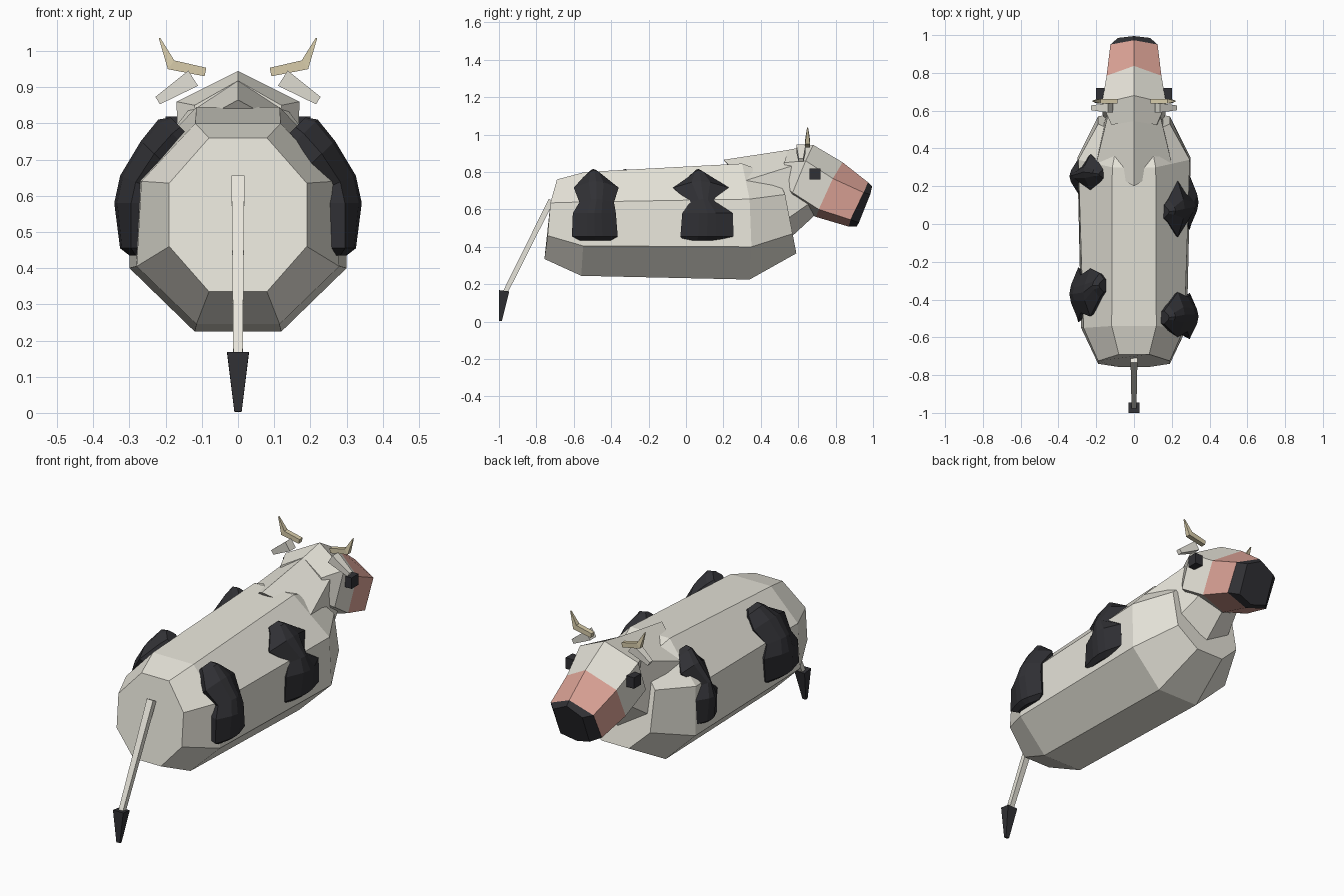
import bpy, bmesh
from mathutils import Vector

if "Cube" in bpy.data.objects:
    bpy.data.objects.remove(bpy.data.objects["Cube"])


def material(name, rgb):
    m = bpy.data.materials.new(name)
    m.diffuse_color = (*rgb, 1)
    m.use_nodes = True
    m.node_tree.nodes["Principled BSDF"].inputs["Base Color"].default_value = m.diffuse_color
    return m


CREAM = material("cream", (0.80, 0.78, 0.70))
BLACK = material("black", (0.03, 0.03, 0.035))
PINK = material("pink", (0.72, 0.37, 0.31))
HORN = material("horn", (0.68, 0.60, 0.40))


def loft(name, rings, mats, closed=True, bands=None):
    """Skin a list of rings; bands gives a material index per span."""
    bm = bmesh.new()
    rows = [[bm.verts.new(p) for p in r] for r in rings]
    n = len(rows[0])
    for k, (a, b) in enumerate(zip(rows, rows[1:])):
        for i in range(n):
            j = (i + 1) % n
            f = bm.faces.new((a[i], a[j], b[j], b[i]))
            f.material_index = bands[k] if bands else 0
    bm.faces.new(rows[0][::-1])
    f = bm.faces.new(rows[-1])
    f.material_index = bands[-1] if bands else 0
    bmesh.ops.recalc_face_normals(bm, faces=bm.faces)
    me = bpy.data.meshes.new(name)
    bm.to_mesh(me)
    bm.free()
    for m in mats:
        me.materials.append(m)
    ob = bpy.data.objects.new(name, me)
    bpy.context.collection.objects.link(ob)
    return ob


def mirror_ring(half):
    """Half section from top to bottom -> full ring symmetric in x."""
    return half + [(-x, y, z) for x, y, z in reversed(half) if x > 0]


def sweep(name, pts, sizes, side, mat):
    """Rectangular bar along a path; sizes are (across side, other)."""
    pts, side, rings = [Vector(p) for p in pts], Vector(side), []
    for i, p in enumerate(pts):
        t = pts[min(i + 1, len(pts) - 1)] - pts[max(i - 1, 0)]
        n = side.cross(t).normalized()
        w, h = sizes[i]
        rings.append([p + side * w * a / 2 + n * h * b / 2
                      for a, b in ((1, 1), (-1, 1), (-1, -1), (1, -1))])
    return loft(name, rings, [mat])


# Body: octagonal barrel
loft("body", [mirror_ring(h) for h in (
    [(.08, -.69, .76), (.19, -.725, .635), (.19, -.74, .46), (.08, -.757, .335)],
    [(.118, -.54, .80), (.267, -.55, .64), (.28, -.55, .405), (.115, -.56, .245)],
    [(.115, .30, .845), (.295, .34, .655), (.30, .35, .40), (.12, .34, .225)],
    [(.08, .48, .78), (.19, .53, .68), (.19, .57, .47), (.08, .59, .365)],
)], [CREAM])

# Neck: ridged hexagon from shoulders to head
loft("neck", [mirror_ring(h) for h in (
    [(0, .20, .865), (.20, .32, .755), (.17, .50, .52), (0, .56, .45)],
    [(0, .56, .92), (.135, .59, .84), (.12, .67, .64), (0, .69, .57)],
)], [CREAM])

# Head with pink muzzle and black nose
loft("head", [mirror_ring(h) for h in (
    [(0, .545, .918), (.12, .525, .85), (.11, .53, .72), (0, .53, .66)],
    [(0, .68, .945), (.17, .64, .86), (.165, .57, .69), (0, .55, .625)],
    [(0, .837, .852), (.145, .785, .765), (.145, .71, .60), (0, .695, .56)],
    [(0, .973, .745), (.125, .95, .69), (.125, .88, .545), (0, .87, .508)],
    [(0, .995, .722), (.085, .985, .68), (.085, .925, .53), (0, .912, .508)],
)], [CREAM, PINK, BLACK], bands=[0, 0, 1, 2])

# Eyes, ears and horns on both sides
for s, tag in ((1, "right"), (-1, "left")):
    sweep("eye_" + tag, [(s * .155, .69, .79), (s * .2, .69, .79)],
          [(.058, .058)] * 2, (0, 1, 0), BLACK)
    sweep("ear_" + tag, [(s * .124, .615, .925), (s * .222, .615, .863)],
          [(.05, .05), (.025, .024)], (0, 1, 0), CREAM)
    sweep("horn_" + tag,
          [(s * .09, .65, .942), (s * .185, .65, .962), (s * .217, .65, 1.036)],
          [(.026, .024), (.026, .03), (.006, .004)], (0, 1, 0), HORN)

# Tail and tuft
sweep("tail", [(0, -.72, .65), (0, -.965, .16)], [(.036, .03), (.026, .026)],
      (1, 0, 0), CREAM)
sweep("tail_tuft", [(0, -.972, .165), (0, -.992, .003)],
      [(.06, .055), (.02, .015)], (1, 0, 0), BLACK)

# Raised patches: (surface x, z, normal x, normal z, height) down the flank
FLANK = [(.155, .785, .7, .7, .045), (.175, .765, .7, .7, .065),
         (.225, .71, .72, .69, .06), (.275, .635, .92, .38, .055),
         (.287, .58, 1, 0, .055), (.29, .455, 1, 0, .036),
         (.28, .435, 1, 0, .02)]


def patch(name, s, spans):
    rings = []
    for (x, z, nx, nz, h), (y0, y1) in zip(FLANK, spans):
        e = .12 * (y1 - y0)
        prof = ((y0 + e, -.05), (y0, .15 * h), ((y0 * 2 + y1) / 3, .85 * h),
                ((y0 + y1) / 2, h), ((y0 + y1 * 2) / 3, .85 * h),
                (y1, .15 * h), (y1 - e, -.05))
        rings.append([(s * (x + nx * d), y, z + nz * d) for y, d in prof])
    loft(name, rings, [BLACK])


patch("patch_rear_right", 1, [(-.53, -.46), (-.55, -.43), (-.60, -.36),
      (-.57, -.385), (-.605, -.375), (-.61, -.365), (-.57, -.40)])
patch("patch_front_right", 1, [(.03, .10), (.01, .13), (-.07, .23),
      (.02, .165), (-.02, .25), (-.03, .255), (-.01, .20)])
patch("patch_rear_left", -1, [(-.36, -.29), (-.39, -.26), (-.49, -.235),
      (-.47, -.27), (-.51, -.23), (-.52, -.24), (-.49, -.28)])
patch("patch_front_left", -1, [(.24, .29), (.22, .32), (.18, .37),
      (.215, .30), (.16, .345), (.165, .34), (.19, .30)])
